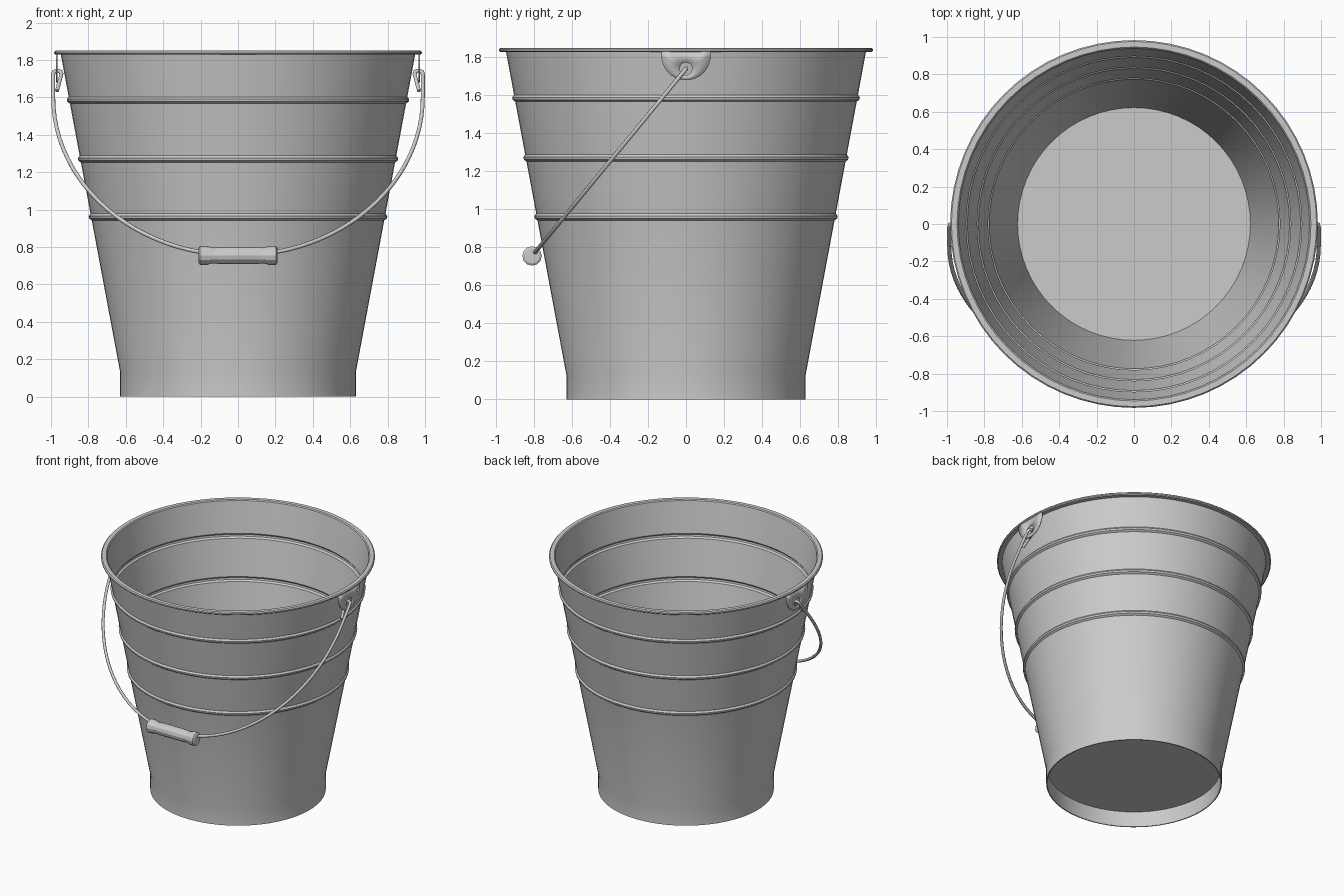
import bpy, bmesh, math
from mathutils import Matrix, Vector

cube = bpy.data.objects.get("Cube")
if cube:
    bpy.data.objects.remove(cube, do_unlink=True)

# One plain metal colour
metal = bpy.data.materials.new("grey metal")
metal.use_nodes = True
metal.diffuse_color = (0.6, 0.6, 0.6, 1)
metal.node_tree.nodes["Principled BSDF"].inputs["Base Color"].default_value = (0.6, 0.6, 0.6, 1)


def activate(obj):
    bpy.ops.object.select_all(action='DESELECT')
    obj.select_set(True)
    bpy.context.view_layer.objects.active = obj


def finish(name, bm, angle=30):
    bmesh.ops.recalc_face_normals(bm, faces=bm.faces[:])
    mesh = bpy.data.meshes.new(name)
    bm.to_mesh(mesh)
    bm.free()
    mesh.materials.append(metal)
    obj = bpy.data.objects.new(name, mesh)
    bpy.context.collection.objects.link(obj)
    activate(obj)
    bpy.ops.object.shade_smooth_by_angle(angle=math.radians(angle))
    return obj


def lathe(name, profile, sides, angle=30, matrix=Matrix()):
    """Turn a (radius, height) profile around z, then place it."""
    bm = bmesh.new()
    rings = [[bm.verts.new((r * math.cos(math.tau * i / sides),
                            r * math.sin(math.tau * i / sides), z))
              for i in range(sides)] for r, z in profile]
    for a, b in zip(rings, rings[1:]):
        for i in range(sides):
            j = (i + 1) % sides
            bm.faces.new((a[i], a[j], b[j], b[i]))
    bmesh.ops.remove_doubles(bm, verts=bm.verts[:], dist=1e-5)
    bm.transform(matrix)
    return finish(name, bm, angle)


# Bucket body: thin tapered wall with three pressed ridges, recessed floor, lip
def wall_radius(z):
    return 0.63 + 0.187 * (z - 0.13)


THICK = 0.008
wall = [(0.63, 0.13)]
for zr in (0.96, 1.27, 1.585):
    for dz, bulge in ((-0.018, 0), (-0.008, 0.012), (0.005, 0.012), (0.018, 0)):
        wall.append((wall_radius(zr + dz) + bulge, zr + dz))
lip = [(0.947, 1.828), (0.976, 1.828), (0.983, 1.834), (0.983, 1.843),
       (0.976, 1.85), (0.946, 1.85), (0.939, 1.843)]
inner = [(r - THICK, z) for r, z in reversed(wall)]
body = [(0, 0.122), (0.622, 0.122), (0.622, 0), (0.63, 0)] + wall + lip + inner + [(0, 0.13)]
lathe("bucket_body", body, 64)

# Ears: hanging D-shaped plates with a round hole for the wire
PIVOT_Z = 1.74
outline = [(0.13 * (1 - i / 4), 1.832) for i in range(8)]
outline += [(-0.13 * math.cos(math.pi * i / 20), 1.81 - 0.13 * math.sin(math.pi * i / 20))
            for i in range(21)]
outline.insert(8, (-0.13, 1.832))
for side, label in ((1, "left"), (-1, "right")):
    bm = bmesh.new()
    rim, hole = [], []
    for y, z in outline:
        d = Vector((0, y, z - PIVOT_Z)).normalized() * 0.033
        rim.append(bm.verts.new((side * 0.97, y, z)))
        hole.append(bm.verts.new((side * 0.97, d.y, PIVOT_Z + d.z)))
    for i in range(len(outline)):
        j = (i + 1) % len(outline)
        bm.faces.new((rim[i], rim[j], hole[j], hole[i]))
    ear = finish(label + "_ear", bm)
    solid = ear.modifiers.new("thickness", 'SOLIDIFY')
    solid.thickness = 0.008
    solid.offset = 0

# Wire handle: elliptical sweep swung to the front, hooked through each ear
GRIP_Y, GRIP_Z = -0.81, 0.755
hook = [(0.968, 1.635), (0.944, 1.725), (0.949, 1.738), (0.958, 1.742),
        (0.975, 1.742), (0.985, 1.736), (0.988, 1.722)]
sweep = [(0.988 * math.cos(math.pi * i / 48), 1.6 - 0.845 * math.sin(math.pi * i / 48))
         for i in range(49)]
path = hook + sweep + [(-x, z) for x, z in reversed(hook)]
curve = bpy.data.curves.new("wire_handle", 'CURVE')
curve.dimensions = '3D'
curve.bevel_depth = 0.011
curve.bevel_resolution = 2
curve.use_fill_caps = True
spline = curve.splines.new('POLY')
spline.points.add(len(path) - 1)
for point, (x, z) in zip(spline.points, path):
    y = GRIP_Y * (PIVOT_Z - z) / (PIVOT_Z - GRIP_Z)
    point.co = (x, y, z, 1)
curve.materials.append(metal)
wire = bpy.data.objects.new("wire_handle", curve)
bpy.context.collection.objects.link(wire)
activate(wire)
bpy.ops.object.convert(target='MESH')
bpy.ops.object.shade_smooth_by_angle(angle=math.radians(50))

# Grip: turned sleeve with thicker collars at both ends
half = [(0, 0.21), (0.04, 0.21), (0.051, 0.203), (0.051, 0.168), (0.042, 0.135), (0.046, 0.10)]
grip = half + [(r, -z) for r, z in reversed(half)]
place = Matrix.Translation((0, GRIP_Y, GRIP_Z)) @ Matrix.Rotation(math.pi / 2, 4, 'Y')
lathe("handle_grip", grip, 12, 25, place)
